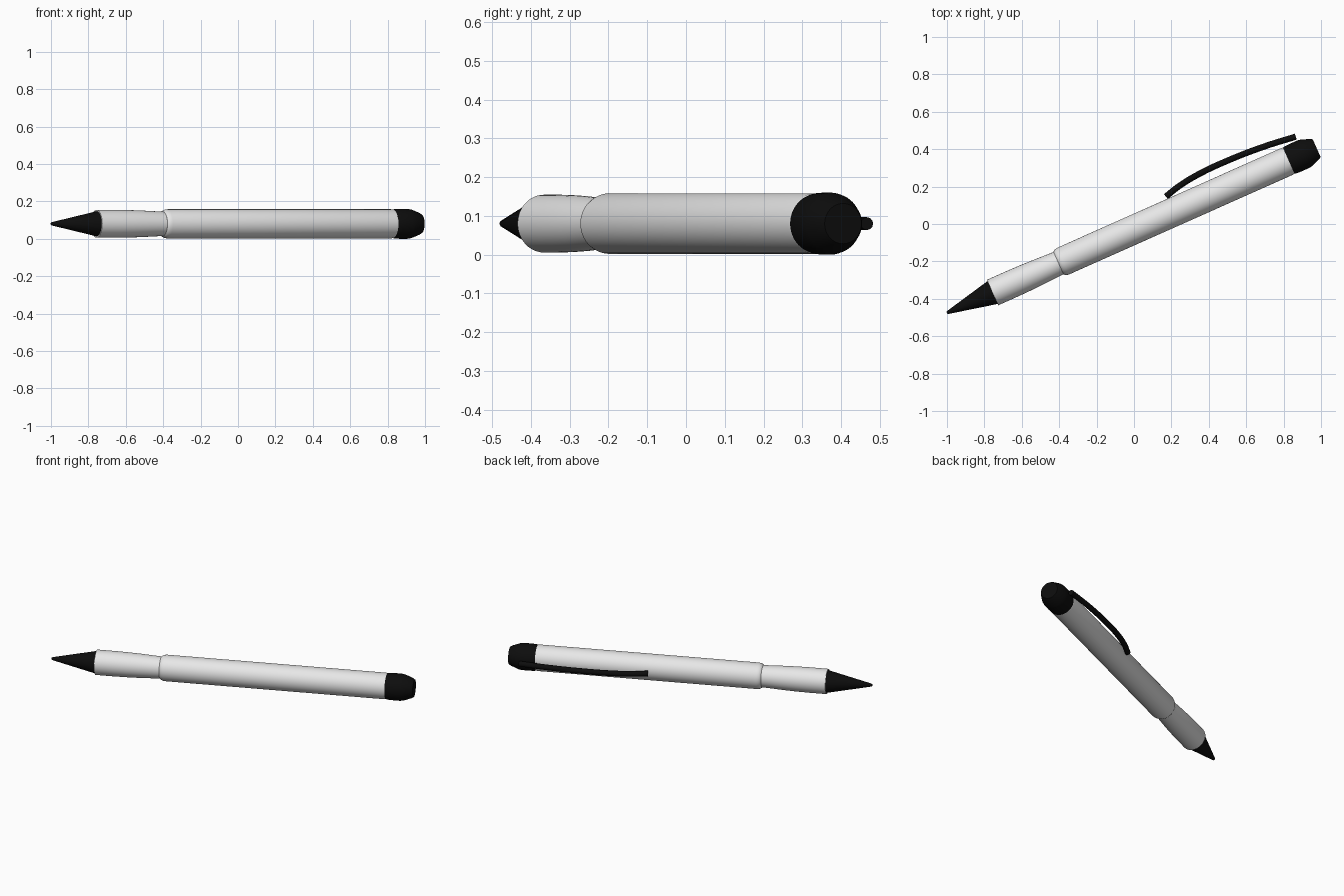
import bpy, bmesh, math
from mathutils import Matrix, Vector

if "Cube" in bpy.data.objects:
    bpy.data.objects.remove(bpy.data.objects["Cube"])

SIDES = 48
# Pen frame: local x runs from the writing tip to the cap, local y points to the clip
PEN = Matrix.Translation((-1.0, -0.475, 0.08)) @ Matrix.Rotation(math.radians(24), 4, 'Z')


def material(name, value):
    m = bpy.data.materials.new(name)
    m.diffuse_color = (value, value, value, 1)
    m.use_nodes = True
    m.node_tree.nodes["Principled BSDF"].inputs["Base Color"].default_value = m.diffuse_color
    return m


white = material("white_plastic", 0.8)
black = material("black_plastic", 0.004)


def smooth(obj, degrees=35):
    bpy.ops.object.select_all(action='DESELECT')
    obj.select_set(True)
    bpy.context.view_layer.objects.active = obj
    bpy.ops.object.shade_smooth_by_angle(angle=math.radians(degrees))


def lathe(name, profile, mat):
    """Closed solid turned around the pen axis from (distance, radius) pairs."""
    bm = bmesh.new()
    rings = []
    for t, r in profile:
        rings.append([bm.verts.new((t, r * math.cos(a), r * math.sin(a)))
                      for a in (2 * math.pi * i / SIDES for i in range(SIDES))])
    for a, b in zip(rings, rings[1:]):
        for i in range(SIDES):
            j = (i + 1) % SIDES
            bm.faces.new((a[i], a[j], b[j], b[i]))
    bm.faces.new(rings[0])
    bm.faces.new(rings[-1])
    bmesh.ops.recalc_face_normals(bm, faces=bm.faces)
    mesh = bpy.data.meshes.new(name)
    bm.to_mesh(mesh)
    bm.free()
    mesh.materials.append(mat)
    obj = bpy.data.objects.new(name, mesh)
    obj.matrix_world = PEN
    bpy.context.collection.objects.link(obj)
    smooth(obj)
    return obj


# Writing tip
lathe("writing_tip", [(0.0, 0.005), (0.006, 0.009), (0.268, 0.067)], black)

# Grip, waisted where it meets the barrel
lathe("grip", [(0.267, 0.0745), (0.38, 0.0745), (0.46, 0.0732), (0.53, 0.071),
               (0.60, 0.0675), (0.66, 0.065)], white)

# Barrel with softened ends
lathe("barrel", [(0.653, 0.066), (0.658, 0.0715), (0.667, 0.0755), (0.68, 0.078),
                 (1.99, 0.078), (2.002, 0.076)], white)

# End cap
lathe("end_cap", [(2.0, 0.0765), (2.015, 0.079), (2.04, 0.08), (2.085, 0.08),
                  (2.105, 0.077), (2.15, 0.06), (2.164, 0.052)], black)

# Pocket clip: bent round rod beside the barrel
curve = bpy.data.curves.new("pocket_clip", 'CURVE')
curve.dimensions = '3D'
curve.bevel_depth = 0.0165
curve.bevel_resolution = 4
curve.resolution_u = 8
curve.use_fill_caps = True
path = [(1.322, 0.092), (1.414, 0.115), (1.535, 0.130), (1.712, 0.133),
        (1.916, 0.122), (2.087, 0.102)]
spline = curve.splines.new('BEZIER')
spline.bezier_points.add(len(path) - 1)
for p, (t, u) in zip(spline.bezier_points, path):
    p.co = Vector((t, u, 0))
    p.handle_left_type = p.handle_right_type = 'AUTO'
curve.materials.append(black)
clip = bpy.data.objects.new("pocket_clip", curve)
clip.matrix_world = PEN
bpy.context.collection.objects.link(clip)
